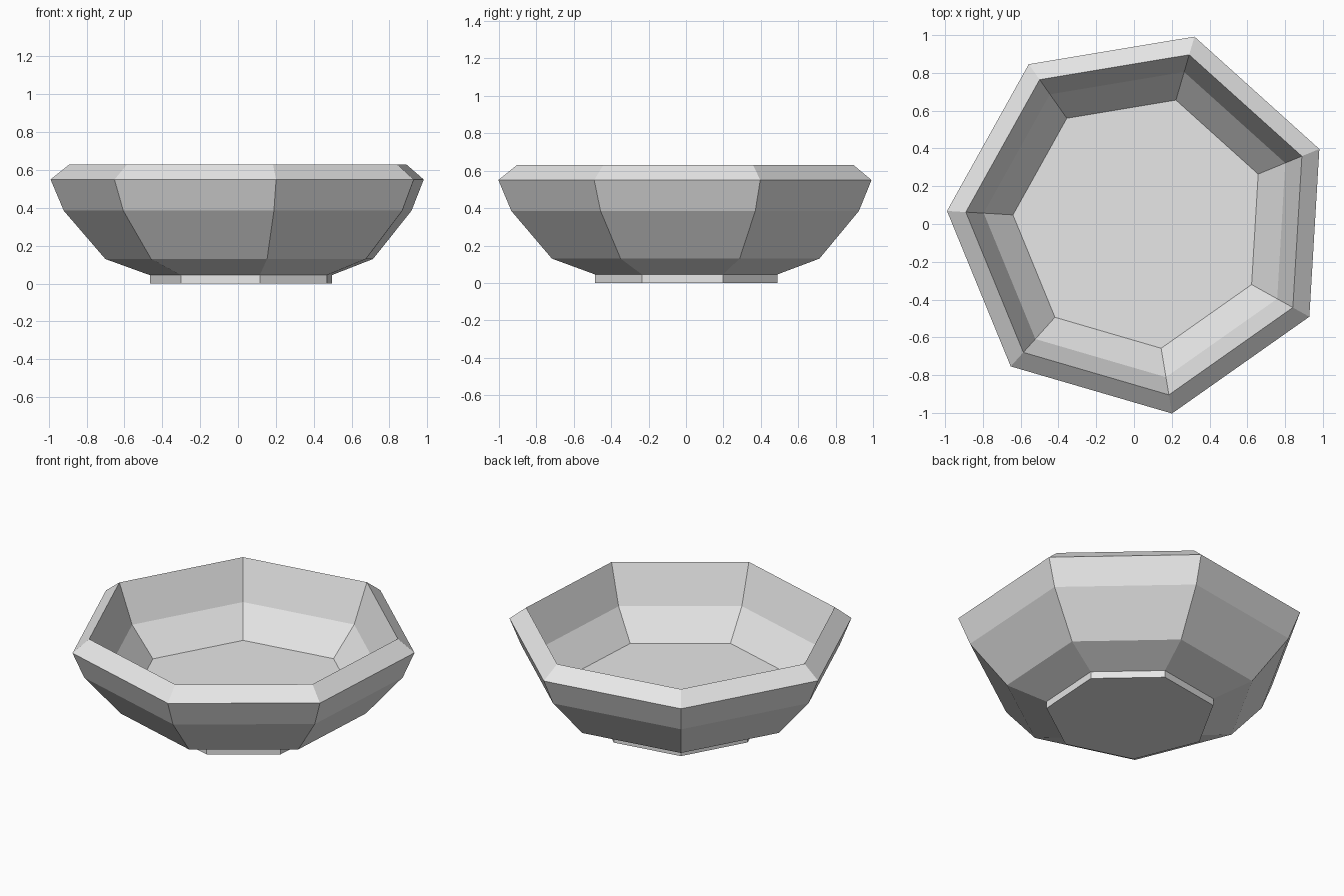
import bpy
import bmesh
from math import cos, sin, radians, tau

cube = bpy.data.objects.get("Cube")
if cube:
    bpy.data.objects.remove(cube, do_unlink=True)

SIDES = 7
START = radians(22.3)
CENTRE = (0.033, 0.008)

grey = bpy.data.materials.new("light grey")
grey.use_nodes = True
grey.diffuse_color = (0.8, 0.8, 0.8, 1)
grey.node_tree.nodes["Principled BSDF"].inputs["Base Color"].default_value = (0.8, 0.8, 0.8, 1)


def lathe(name, profile):
    """Sweep a (radius, height) profile round a seven-sided ring, capping both ends."""
    bm = bmesh.new()
    rings = []
    for r, z in profile:
        angles = [START + tau * i / SIDES for i in range(SIDES)]
        rings.append([bm.verts.new((r * cos(a), r * sin(a), z)) for a in angles])
    for low, high in zip(rings, rings[1:]):
        for i in range(SIDES):
            j = (i + 1) % SIDES
            bm.faces.new((low[i], low[j], high[j], high[i]))
    bm.faces.new(rings[0][::-1])
    bm.faces.new(rings[-1])
    bmesh.ops.recalc_face_normals(bm, faces=bm.faces)
    mesh = bpy.data.meshes.new(name)
    bm.to_mesh(mesh)
    bm.free()
    mesh.materials.append(grey)
    obj = bpy.data.objects.new(name, mesh)
    obj.location = (*CENTRE, 0)
    bpy.context.collection.objects.link(obj)
    return obj


# Foot, outer wall, bevelled rim, inner wall and raised floor in one shell
foot = [(0.5, 0), (0.5, 0.045)]
outer_wall = [(0.735, 0.13), (0.955, 0.385), (1.025, 0.55)]
inner_wall = [(0.925, 0.63), (0.83, 0.385), (0.675, 0.21)]
lathe("bowl", foot + outer_wall + inner_wall)
